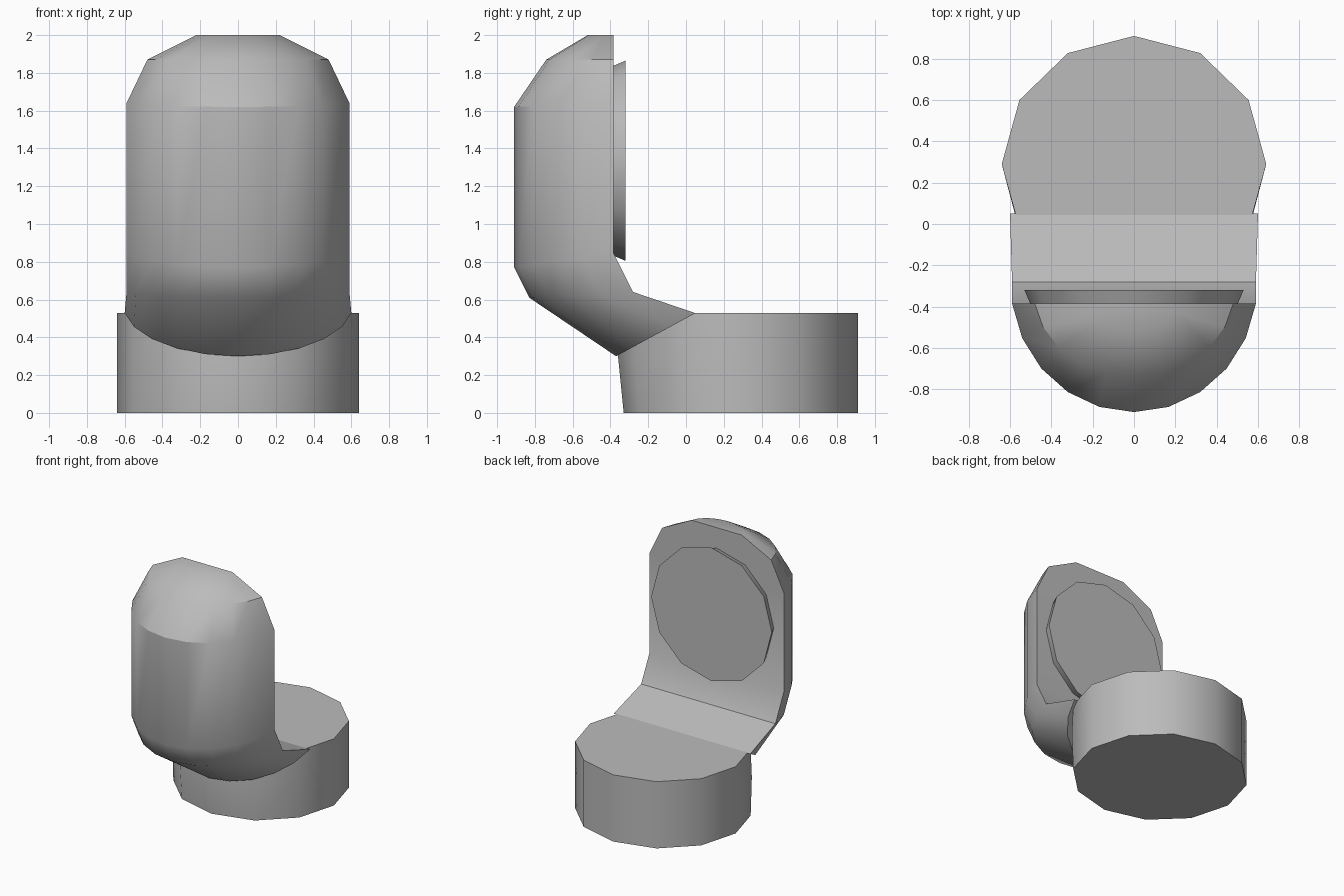
import bpy, bmesh
from math import sin, cos, pi, radians, asin

cube = bpy.data.objects.get("Cube")
if cube:
    bpy.data.objects.remove(cube, do_unlink=True)

grey = bpy.data.materials.new("plain_grey")
grey.use_nodes = True
colour = (0.5, 0.5, 0.5, 1)
grey.diffuse_color = colour
grey.node_tree.nodes["Principled BSDF"].inputs["Base Color"].default_value = colour


def loft(name, rings):
    """Skin closed rings of points and cap both ends."""
    bm = bmesh.new()
    rows = [[bm.verts.new(p) for p in ring] for ring in rings]
    n = len(rows[0])
    for a, b in zip(rows, rows[1:]):
        for i in range(n):
            j = (i + 1) % n
            bm.faces.new((a[i], a[j], b[j], b[i]))
    bm.faces.new(rows[0])
    bm.faces.new(rows[-1])
    bmesh.ops.recalc_face_normals(bm, faces=bm.faces)
    mesh = bpy.data.meshes.new(name)
    bm.to_mesh(mesh)
    bm.free()
    mesh.materials.append(grey)
    obj = bpy.data.objects.new(name, mesh)
    bpy.context.collection.objects.link(obj)
    bpy.ops.object.select_all(action='DESELECT')
    obj.select_set(True)
    bpy.context.view_layer.objects.active = obj
    bpy.ops.object.shade_smooth_by_angle(angle=radians(32))
    return obj


# Round base drum, leaning slightly outwards at the front
SIDES = 12
angles = [2 * pi * i / SIDES for i in range(SIDES)]


def drum_ring(z, front):
    return [(0.64 * cos(a), 0.29 + (0.62 if sin(a) > 0 else front) * sin(a), z)
            for a in angles]


loft("base_drum", [drum_ring(0, 0.62), drum_ring(0.3, 0.65), drum_ring(0.53, 0.62)])

# Half-round section for the backrest: (sideways, forward) fractions
STEPS = 10
start = asin(0.095 / 0.62)
section = []
for i in range(STEPS + 1):
    a = start + (pi - 2 * start) * i / STEPS
    section.append((cos(a) / cos(start), (sin(a) - sin(start)) / (1 - sin(start))))

# Stations: half width, rear y, rear z, front y, front z
stations = [
    (0.22, -0.385, 2.00, -0.52, 2.00),
    (0.48, -0.385, 1.87, -0.74, 1.87),
    (0.59, -0.385, 1.64, -0.91, 1.62),
    (0.59, -0.385, 0.85, -0.91, 0.77),
    (0.59, -0.28, 0.64, -0.83, 0.61),
    (0.60, 0.05, 0.528, -0.37, 0.30),
]
loft("backrest_and_neck", [
    [(w * u, yr + (yf - yr) * t, zr + (zf - zr) * t) for u, t in section]
    for w, yr, zr, yf, zf in stations])


# Thin round pad on the flat side of the backrest
def pad_ring(y, r):
    return [(r * cos(a), y, 1.335 + r * sin(a)) for a in angles]


loft("back_pad", [pad_ring(-0.39, 0.50), pad_ring(-0.32, 0.53)])
